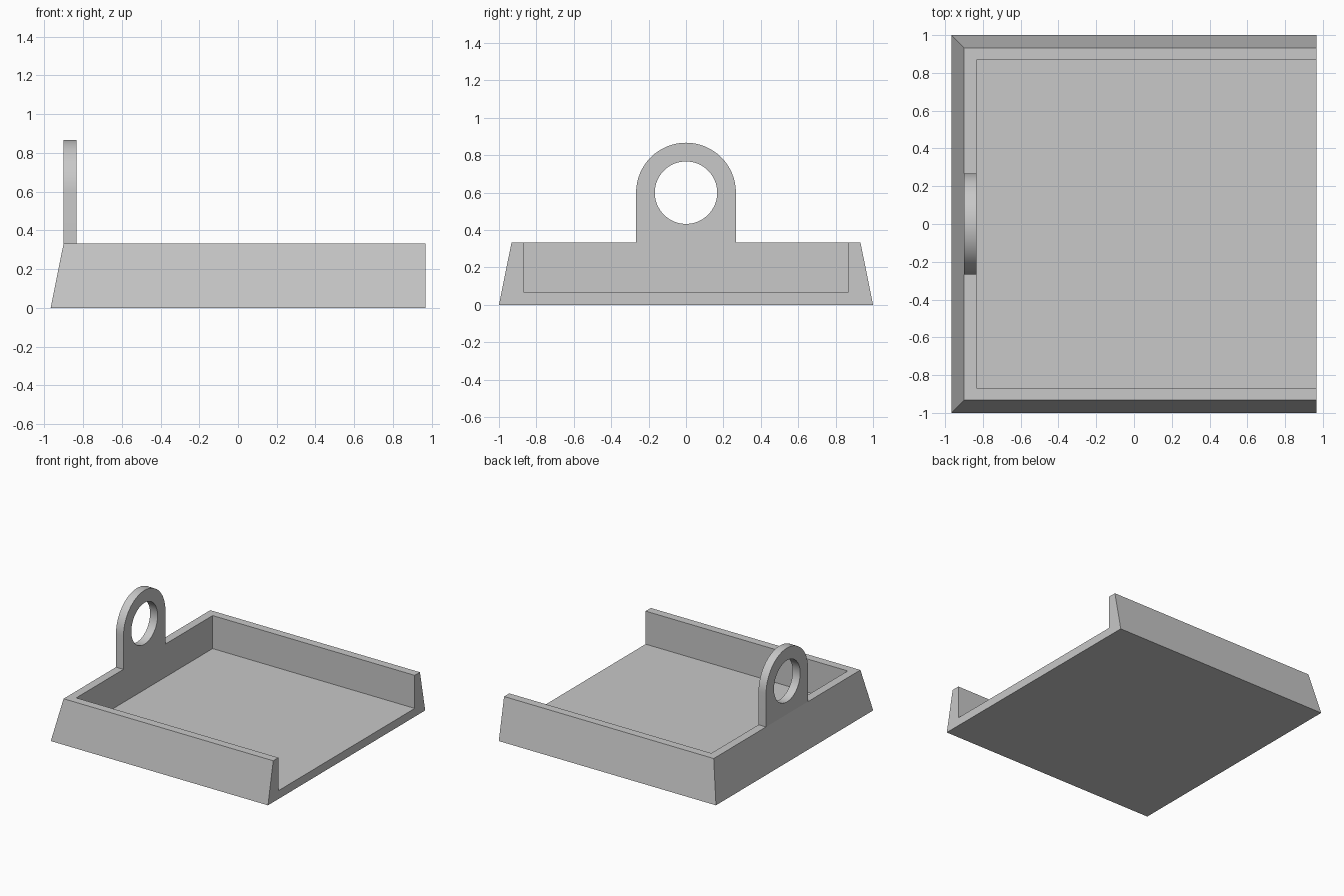
import bpy, bmesh, math

cube = bpy.data.objects.get("Cube")
if cube:
    bpy.data.objects.remove(cube, do_unlink=True)

GREY = (0.58, 0.58, 0.58, 1.0)
grey = bpy.data.materials.new("plain grey")
grey.use_nodes = True
grey.diffuse_color = GREY
grey.node_tree.nodes["Principled BSDF"].inputs["Base Color"].default_value = GREY

OPEN_X = 0.967      # open end of the tray
RIM_X = -0.9        # outer edge of the back rim
INNER_X = -0.833    # inner edge of the back rim
RIM_Z = 0.333


def finish(bm, name):
    """Turn a bmesh into a coloured object."""
    bmesh.ops.recalc_face_normals(bm, faces=bm.faces)
    mesh = bpy.data.meshes.new(name)
    bm.to_mesh(mesh)
    bm.free()
    mesh.materials.append(grey)
    obj = bpy.data.objects.new(name, mesh)
    bpy.context.collection.objects.link(obj)
    return obj


# Tray: four U-shaped rails joined into sloped walls, rim and recess
bm = bmesh.new()


def rail(back_x, half_y, z):
    corners = [(OPEN_X, -half_y), (back_x, -half_y), (back_x, half_y), (OPEN_X, half_y)]
    return [bm.verts.new((x, y, z)) for x, y in corners]


rails = [rail(-OPEN_X, 1.0, 0), rail(RIM_X, 0.933, RIM_Z),
         rail(INNER_X, 0.867, RIM_Z), rail(INNER_X, 0.867, 0.067)]
for a, b in zip(rails, rails[1:]):
    for i in range(3):
        bm.faces.new((a[i], a[i + 1], b[i + 1], b[i]))
bm.faces.new(rails[0])                                             # underside
bm.faces.new(rails[-1])                                            # tray floor
bm.faces.new([r[0] for r in rails] + [r[3] for r in reversed(rails)])  # open end
finish(bm, "tray")

# Hanging tab: arched plate with a round hole, flush with the rim
bm = bmesh.new()
STEPS = 32
CENTRE_Z, OUTER, HOLE = 0.6, 0.267, 0.167


def arc(radius, start):
    angles = [start + math.pi * i / STEPS for i in range(STEPS + 1)]
    return [bm.verts.new((RIM_X, radius * math.cos(a), CENTRE_Z + radius * math.sin(a)))
            for a in angles]


outer = arc(OUTER, 0)
upper = arc(HOLE, 0)
lower = [upper[-1]] + arc(HOLE, math.pi)[1:-1] + [upper[0]]
for i in range(STEPS):
    bm.faces.new((outer[i], outer[i + 1], upper[i + 1], upper[i]))
foot = [bm.verts.new((RIM_X, y, RIM_Z)) for y in (-OUTER, OUTER)]
# Lower plate, split at the middle of the hole
mid = bm.verts.new((RIM_X, 0, RIM_Z))
half = STEPS // 2
bm.faces.new([outer[-1], foot[0], mid] + lower[half::-1])
bm.faces.new([mid, foot[1], outer[0]] + lower[:half - 1:-1])
bmesh.ops.delete(bm, geom=[v for v in bm.verts if not v.link_faces], context='VERTS')
bmesh.ops.recalc_face_normals(bm, faces=bm.faces)
result = bmesh.ops.extrude_face_region(bm, geom=bm.faces[:], use_keep_orig=True)
moved = [g for g in result["geom"] if isinstance(g, bmesh.types.BMVert)]
bmesh.ops.translate(bm, verts=moved, vec=(INNER_X - RIM_X, 0, 0))
tab = finish(bm, "hanging_tab")

bpy.ops.object.select_all(action='DESELECT')
tab.select_set(True)
bpy.context.view_layer.objects.active = tab
bpy.ops.object.shade_smooth_by_angle(angle=math.radians(30))
